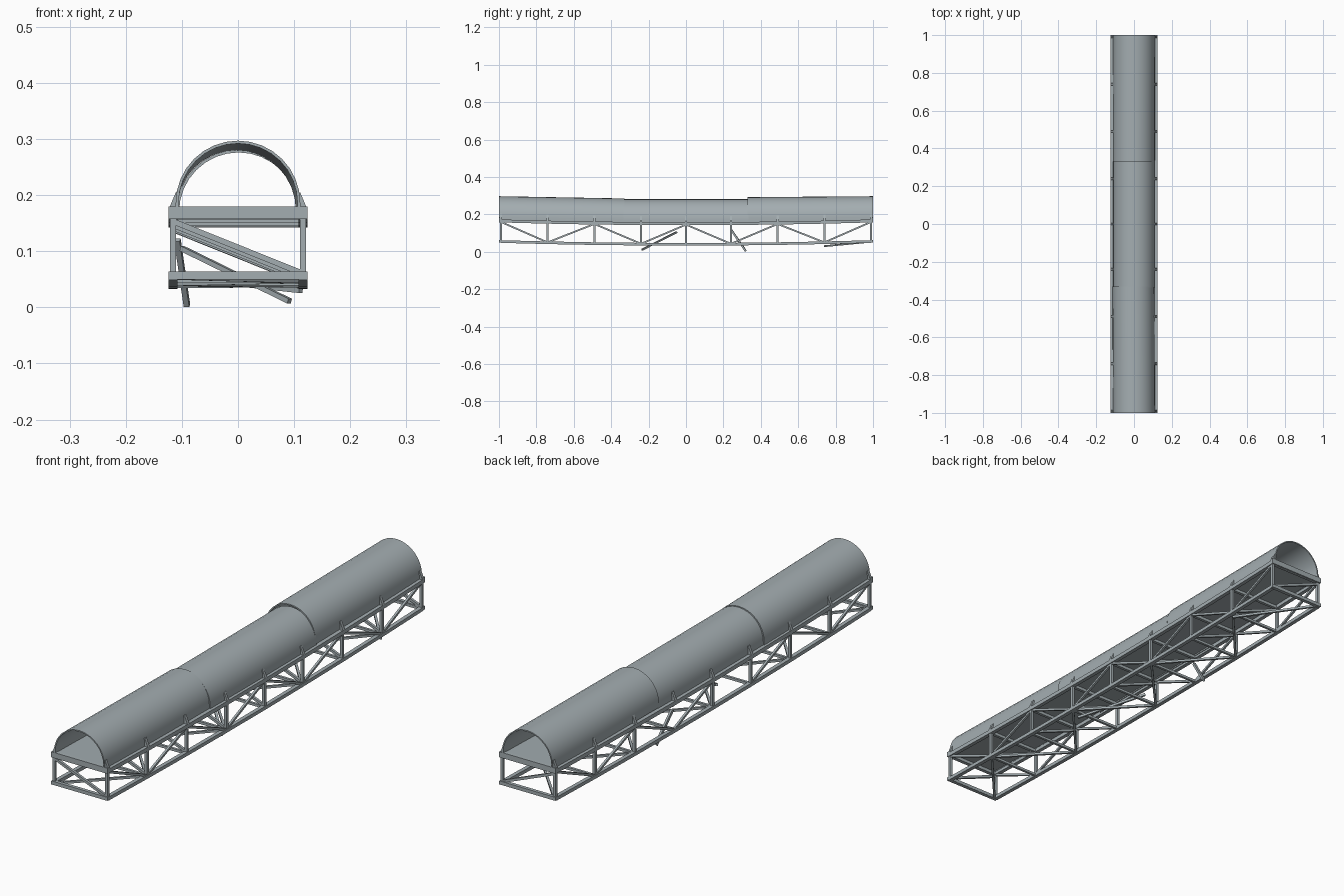
import bpy, bmesh, math
from mathutils import Vector

if "Cube" in bpy.data.objects:
    bpy.data.objects.remove(bpy.data.objects["Cube"])

steel = bpy.data.materials.new("blue grey steel")
steel.diffuse_color = (0.37, 0.42, 0.44, 1)
steel.use_nodes = True
steel.node_tree.nodes["Principled BSDF"].inputs["Base Color"].default_value = steel.diffuse_color

FRAMES = [-0.99, -0.74, -0.49, -0.24, 0, 0.24, 0.49, 0.74, 0.99]
BAYS = list(zip(FRAMES, FRAMES[1:]))


def sag(y):
    return -0.015 * (1 - y * y)


def at(x, y, z):
    """Point on the truss, dropped by the sag of the span."""
    return Vector((x, y, z + sag(y)))


def bar(bm, a, b, w, h=None):
    """Rectangular bar from a to b, w wide and h deep."""
    a, b, h = Vector(a), Vector(b), h or w
    d = (b - a).normalized()
    side = d.cross(Vector((0, 0, 1)))
    side = side.normalized() if side.length > 0.01 else Vector((1, 0, 0))
    up = side.cross(d)
    ends = []
    for p in (a, b):
        ends.append([bm.verts.new(p + side * s * w / 2 + up * t * h / 2)
                     for s, t in ((-1, -1), (1, -1), (1, 1), (-1, 1))])
    loft(bm, ends[0], ends[1])
    return ends


def loft(bm, r0, r1):
    """Closed solid between two matching end outlines."""
    n = len(r0)
    bm.faces.new(r0)
    bm.faces.new(r1[::-1])
    for i in range(n):
        bm.faces.new((r0[i], r1[i], r1[(i + 1) % n], r0[(i + 1) % n]))


def finish(name, bm, smooth=False):
    bmesh.ops.recalc_face_normals(bm, faces=bm.faces[:])
    me = bpy.data.meshes.new(name)
    bm.to_mesh(me)
    bm.free()
    me.materials.append(steel)
    ob = bpy.data.objects.new(name, me)
    bpy.context.collection.objects.link(ob)
    if smooth:
        bpy.context.view_layer.objects.active = ob
        ob.select_set(True)
        bpy.ops.object.shade_smooth_by_angle(angle=math.radians(35))
        ob.select_set(False)


# long chords, four in all, following the sag
bm = bmesh.new()
for s in (-1, 1):
    for a, b in BAYS:
        bar(bm, at(s * 0.116, a, 0.165), at(s * 0.116, b, 0.165), 0.016, 0.016)
        bar(bm, at(s * 0.116, a, 0.055), at(s * 0.116, b, 0.055), 0.016, 0.014)
finish("chords", bm)

# upright posts
bm = bmesh.new()
for s in (-1, 1):
    for y in FRAMES:
        if (s, y) != (-1, 0.24):
            bar(bm, at(s * 0.116, y, 0.055), at(s * 0.116, y, 0.16), 0.011)
finish("posts", bm)

# zigzag side braces
bm = bmesh.new()
for s in (-1, 1):
    for i, (a, b) in enumerate(BAYS):
        z0, z1 = (0.16, 0.057) if i % 2 == 0 else (0.057, 0.16)
        if (s, i) != (-1, 3):
            bar(bm, at(s * 0.115, a, z0), at(s * 0.115, b, z1), 0.009)
finish("side_braces", bm)

# cross beams and diagonal sway braces at every frame
bm = bmesh.new()
for y in FRAMES:
    bar(bm, at(-0.112, y, 0.163), at(0.112, y, 0.163), 0.012)
    bar(bm, at(-0.112, y, 0.055), at(0.112, y, 0.055), 0.01)
    bar(bm, at(-0.112, y, 0.152), at(0.112, y, 0.062), 0.01)
finish("cross_frames", bm)

# zigzag bracing in the plane of the bottom chords
bm = bmesh.new()
for i, (a, b) in enumerate(BAYS[:-1]):
    s = 1 if i % 2 else -1
    bar(bm, at(s * 0.112, a, 0.054), at(-s * 0.112, b, 0.054), 0.009)
finish("bottom_braces", bm)

# broken members hanging down
bm = bmesh.new()
bar(bm, (-0.1, -0.05, 0.105), (0.092, -0.235, 0.011), 0.009)
bar(bm, (-0.108, 0.24, 0.12), (-0.091, 0.32, 0.003), 0.01)
bar(bm, (-0.112, 0.99, 0.054), (0.112, 0.74, 0.03), 0.009)
finish("broken_braces", bm)

# end beams
bm = bmesh.new()
for y in (-0.993, 0.993):
    bar(bm, (-0.124, y, 0.1685), (0.124, y, 0.1685), 0.014, 0.022)
    bar(bm, (-0.124, y, 0.0565), (0.124, y, 0.0565), 0.014, 0.014)
finish("end_beams", bm)

# deck plate
bm = bmesh.new()
for a, b in BAYS:
    bar(bm, at(0, a, 0.175), at(0, b, 0.175), 0.216, 0.007)
finish("deck", bm)

# wedge brackets holding the roof
bm = bmesh.new()
outline = ((0.106, 0.158), (0.124, 0.158), (0.124, 0.174), (0.111, 0.205), (0.106, 0.205))
for s in (-1, 1):
    for y in FRAMES:
        rings = [[bm.verts.new((s * x, y + d, z + sag(y))) for x, z in outline]
                 for d in (-0.006, 0.006)]
        loft(bm, *rings)
finish("roof_brackets", bm)


# arched roof shells in three slightly displaced lengths
def arch(r):
    pts = [(r, 0.168)]
    pts += [(r * math.cos(math.pi * i / 16), 0.186 + r * math.sin(math.pi * i / 16))
            for i in range(17)]
    return pts + [(-r, 0.168)]


def roof(name, y0, d0, y1, d1):
    bm = bmesh.new()
    shells = []
    for r in (0.111, 0.106):
        shells.append([[bm.verts.new((x + d[0], y, z + d[1])) for x, z in arch(r)]
                       for y, d in ((y0, d0), (y1, d1))])
    (o0, o1), (i0, i1) = shells
    n = len(o0)
    for i in range(n - 1):
        for a, b in ((o0, o1), (i1, i0), (i0, o0), (o1, i1)):
            bm.faces.new((a[i], b[i], b[i + 1], a[i + 1]))
    for i in (0, n - 1):
        bm.faces.new((o0[i], o1[i], i1[i], i0[i]))
    finish(name, bm, True)


roof("front_roof", -1, (0, 0), -0.33, (-0.003, -0.012))
roof("middle_roof", -0.335, (0.001, -0.016), 0.335, (0.001, -0.016))
roof("rear_roof", 0.33, (-0.001, -0.005), 1, (0, 0))
